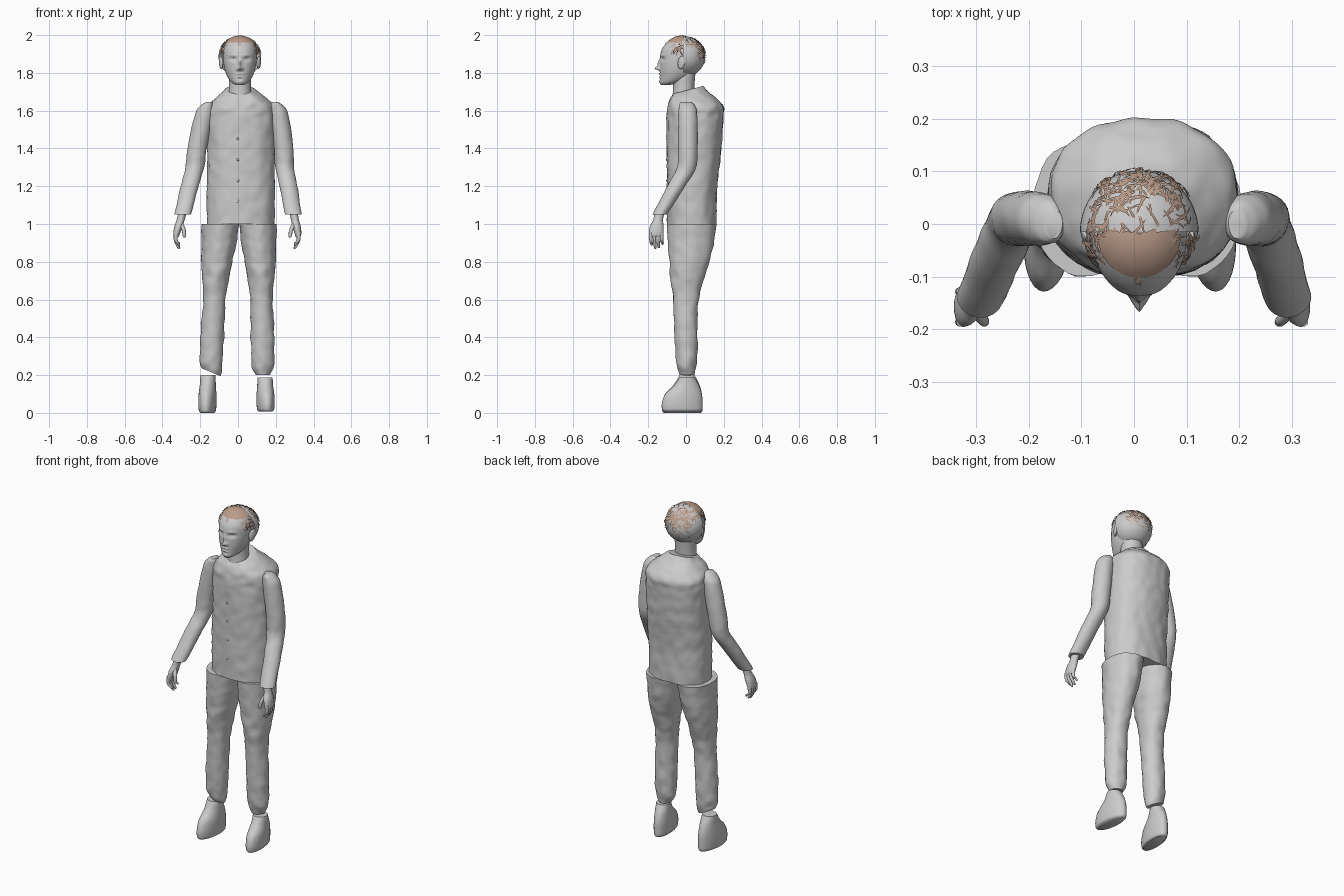
import bpy, bmesh, math, random
from mathutils import Vector, noise

random.seed(4)
if "Cube" in bpy.data.objects:
    bpy.data.objects.remove(bpy.data.objects["Cube"])


def material(name, rgb):
    m = bpy.data.materials.new(name)
    m.use_nodes = True
    m.diffuse_color = (*rgb, 1)
    m.node_tree.nodes["Principled BSDF"].inputs["Base Color"].default_value = (*rgb, 1)
    return m


GREY = material("plain grey", (0.6, 0.6, 0.6))
BROWN = material("hair brown", (0.5, 0.33, 0.25))


def finish(name, bm, mat, angle=50):
    bmesh.ops.recalc_face_normals(bm, faces=bm.faces)
    mesh = bpy.data.meshes.new(name)
    bm.to_mesh(mesh)
    bm.free()
    mesh.materials.append(mat)
    ob = bpy.data.objects.new(name, mesh)
    bpy.context.collection.objects.link(ob)
    bpy.ops.object.select_all(action='DESELECT')
    ob.select_set(True)
    bpy.context.view_layer.objects.active = ob
    bpy.ops.object.shade_smooth_by_angle(angle=math.radians(angle))
    return ob


def spline(rings, sub):
    """Smooth in-between rings through the given ones."""
    r = [Vector(tuple(q) + (0,) * (6 - len(q))) for q in rings]
    r = [2 * r[0] - r[1]] + r + [2 * r[-1] - r[-2]]
    for i in range(1, len(r) - 2):
        a, b, c, d = r[i - 1:i + 3]
        for k in range(sub):
            t = k / sub
            yield b + 0.5 * t * (c - a + t * (2 * a - 5 * b + 4 * c - d + t * (3 * (b - c) + d - a)))
    yield r[-2]


def loft(name, rings, n=32, sub=4, power=2, rough=0, warp=None, mat=GREY):
    """Skin level rings of (z, x, y, x radius, y radius, back lift)."""
    bm = bmesh.new()
    loops = []
    for z, x, y, rx, ry, lift in spline(rings, sub):
        loop = []
        for k in range(n):
            c, s = math.cos(k * math.tau / n), math.sin(k * math.tau / n)
            px = math.copysign(abs(c) ** (2 / power), c)
            py = math.copysign(abs(s) ** (2 / power), s)
            p = Vector((x + px * rx, y + py * ry, z + lift * py))
            if rough:
                p += Vector((c, s, 0)) * rough * noise.noise(p * 22)
            loop.append(bm.verts.new(warp(p) if warp else p))
        loops.append(loop)
    for a, b in zip(loops, loops[1:]):
        for k in range(n):
            j = (k + 1) % n
            bm.faces.new((a[k], a[j], b[j], b[k]))
    bm.faces.new(loops[0])
    bm.faces.new(loops[-1])
    return finish(name, bm, mat)


def ellipsoid(name, centre, radii, mat=GREY, keep=None, seg=48):
    bm = bmesh.new()
    bmesh.ops.create_uvsphere(bm, u_segments=seg, v_segments=seg // 2, radius=1)
    for v in bm.verts:
        v.co = Vector(centre) + Vector(a * b for a, b in zip(v.co, radii))
    if keep:
        gone = [f for f in bm.faces if not keep(f.calc_center_median())]
        bmesh.ops.delete(bm, geom=gone, context='FACES')
    return finish(name, bm, mat)


# Shirt with a collar that dips at the front
loft("shirt", [(1.0, .015, .03, .178, .13), (1.2, .015, .032, .18, .133),
               (1.4, .017, .042, .178, .145), (1.56, .018, .048, .18, .15),
               (1.62, .018, .05, .174, .148), (1.66, .016, .04, .142, .125),
               (1.695, .012, .02, .1, .092, .012), (1.71, .01, .012, .08, .077, .02)],
     n=72, sub=8, power=2.3, rough=.006)
for i in range(5):
    ellipsoid("shirt_button", (.0, -.101, 1.12 + .11 * i), (.007, .004, .007), seg=12)

# Arms, hands, legs and shoes
for side, s in (("left", 1), ("right", -1)):
    def arm_side(p):
        return Vector((s * p.x + .022 * (p.z - 1.05) / .6, p.y, p.z))

    def leg_side(p):
        z = p.z
        if s < 0 and z < .3:
            # slanted torn hem
            z -= (.135 - p.x) * .5 * (.3 - z) / .1
        return Vector((s * p.x - .01 + .016 * p.z, p.y, z))

    def shoe_side(p):
        x, y, a = p.x, p.y, math.radians(6)
        return Vector((s * (.152 + x * math.cos(a) - y * math.sin(a)) - .008,
                       x * math.sin(a) + y * math.cos(a), p.z + (0 if s < 0 else .008 - .1 * p.z)))

    loft(side + "_sleeve", [(1.645, .175, 0, .018, .028), (1.625, .185, .005, .036, .043),
                            (1.57, .2, .01, .05, .051), (1.4, .229, .01, .051, .052),
                            (1.3, .238, .003, .05, .05), (1.2, .262, -.052, .047, .048),
                            (1.05, .293, -.14, .044, .038)], sub=6, rough=.003, warp=arm_side)
    loft(side + "_palm", [(1.055, .295, -.142, .022, .026), (1.02, .303, -.148, .021, .026),
                          (.985, .313, -.155, .022, .037), (.945, .322, -.158, .017, .038),
                          (.93, .322, -.158, .011, .034)], n=20, warp=arm_side)
    for i, tip in enumerate((.885, .868, .872, .89)):
        y = -.186 + .019 * i
        loft(f"{side}_finger_{i + 1}", [(.955, .324, y, .011, .01), (.915, .325, y, .01, .009),
                                        (tip + .01, .31, y + .004, .008, .008),
                                        (tip, .305, y + .005, .003, .003)],
             n=10, sub=3, warp=arm_side)
    loft(side + "_thumb", [(1.005, .3, -.165, .011, .011), (.97, .285, -.182, .011, .011),
                           (.935, .28, -.187, .008, .008), (.928, .28, -.187, .003, .003)],
         n=10, sub=3, warp=arm_side)
    hem = [(.2, .138, .005, .038, .038)] if s > 0 else [(.215, .136, .005, .05, .04)]
    loft(side + "_trouser_leg", [(1.0, .1, .03, .1, .13), (.9, .105, .026, .091, .121),
                                 (.8, .114, .018, .082, .107), (.7, .12, .006, .069, .087),
                                 (.6, .124, 0, .06, .068), (.45, .132, 0, .062, .062),
                                 (.3, .136, .002, .061, .057),
                                 (.24, .136, .004, .056, .048)] + hem,
         n=40, sub=6, rough=.006, warp=leg_side)
    loft(side + "_shoe", [(0, 0, -.02, .036, .098), (.012, 0, -.02, .044, .107),
                          (.05, 0, -.02, .047, .108), (.1, 0, -.013, .046, .098),
                          (.15, 0, .003, .042, .068), (.2, 0, .006, .04, .04)],
         sub=6, warp=shoe_side)

# Neck
loft("neck", [(1.65, .01, -.015, .065, .06), (1.72, .01, -.012, .058, .056),
              (1.8, .01, -.01, .06, .06)])

# Face features as (x, z, width, height, forward push)
FEATURES = [(0, 1.85, .009, .022, .012), (0, 1.824, .012, .01, .026),
            (0, 1.793, .02, .004, .006), (0, 1.777, .017, .005, .006), (0, 1.752, .018, .01, .005)]
for s in (1, -1):
    FEATURES += [(s * .036, 1.872, .017, .01, -.013), (s * .036, 1.87, .009, .005, .006),
                 (s * .035, 1.893, .022, .006, .004), (s * .013, 1.819, .006, .006, .008)]


def sculpt(p):
    fade = min(1, max(0, (-.05 - p.y) / .05))
    for x, z, w, h, push in FEATURES:
        p.y -= fade * push * math.exp(-((p.x - .01 - x) / w) ** 2 - ((p.z - z) / h) ** 2)
    return p


loft("face", [(1.735, .01, -.11, .02, .02), (1.75, .01, -.08, .045, .057),
              (1.78, .01, -.053, .066, .084), (1.82, .01, -.04, .081, .098),
              (1.87, .01, -.03, .089, .107), (1.92, .01, -.022, .089, .108),
              (1.96, .01, -.02, .074, .082), (1.982, .01, -.02, .045, .05),
              (1.988, .01, -.02, .015, .015)], n=96, sub=10, warp=sculpt)

# Rear skull shell and ears
CENTRE, RADII = (.01, -.015, 1.885), (.113, .117, .107)
ellipsoid("skull_shell", CENTRE, RADII, keep=lambda c: c.y > -.02)
for side, s in (("left", 1), ("right", -1)):
    ear = ellipsoid(side + "_ear", (0, 0, 0), (.009, .02, .035), seg=20)
    ear.location = (.01 + s * .1, -.025, 1.855)
    ear.rotation_euler = (math.radians(-10), 0, s * math.radians(-25))

# Front hair cap
ellipsoid("front_hair", (.01, -.02, 1.9), (.1, .104, .098), BROWN,
          keep=lambda c: c.y < -.015 and c.z > 1.957)

# Loose crossing locks over crown, rim and back of the head
bm = bmesh.new()
count = 0
while count < 330:
    d = Vector(random.gauss(0, 1) for _ in range(3)).normalized()
    crown = d.z > .52 and (d.y < .1 or d.z < .85 or random.random() < .35)
    back = d.y > .62 and d.z > -.3 and random.random() < .3 + .7 * (d.z > .1)
    temple = abs(d.x) > .8 and d.y < 0 and .2 < d.z < .6
    if not (crown or back or temple):
        continue
    count += 1
    step = d.cross(Vector(random.gauss(0, 1) for _ in range(3))).normalized()
    step = (step + Vector((0, 0, -.6))).normalized() if d.z < .6 else step
    across = d.cross(step).normalized() * random.uniform(.02, .035)
    length = random.uniform(.2, .42)
    pairs = []
    for k in range(4):
        q = (d + step * length * (k / 3 - .5)).normalized()
        lift = 1.015 + .04 * math.sin(math.pi * k / 3)
        if q.y < 0:
            lift -= .1 * min(1, -q.y * 2) * abs(q.x) ** .5
        width = across * (1 - .22 * k)
        pairs.append([bm.verts.new(Vector(CENTRE) + Vector(
            a * b * lift for a, b in zip(q + e * width, RADII))) for e in (-1, 1)])
    for a, b in zip(pairs, pairs[1:]):
        bm.faces.new((a[0], a[1], b[1], b[0]))
finish("hair_locks", bm, BROWN)
